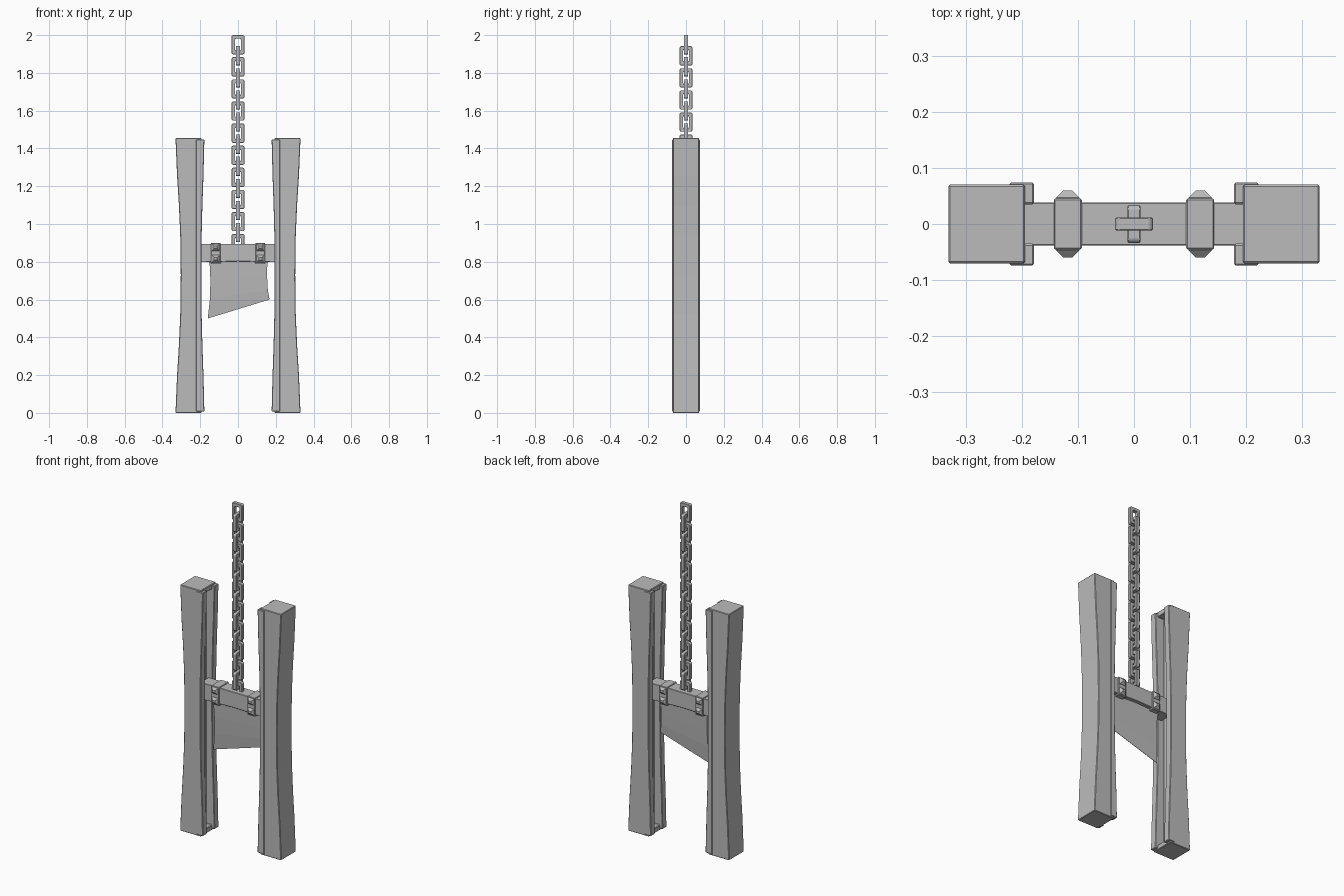
import bpy, bmesh, math

if "Cube" in bpy.data.objects:
    bpy.data.objects.remove(bpy.data.objects["Cube"])

grey = bpy.data.materials.new("plain_grey")
grey.diffuse_color = (0.5, 0.5, 0.5, 1)
grey.use_nodes = True
grey.node_tree.nodes["Principled BSDF"].inputs["Base Color"].default_value = grey.diffuse_color


def finish(bm, name, bevel=0.0):
    bmesh.ops.recalc_face_normals(bm, faces=bm.faces)
    me = bpy.data.meshes.new(name)
    bm.to_mesh(me)
    bm.free()
    ob = bpy.data.objects.new(name, me)
    bpy.context.collection.objects.link(ob)
    me.materials.append(grey)
    if bevel:
        m = ob.modifiers.new("bevel", 'BEVEL')
        m.width, m.segments, m.limit_method = bevel, 1, 'ANGLE'
        m.angle_limit = math.radians(40)
    return ob


def add_slab(bm, pts, y0, y1):
    """Extrude an outline in the XZ plane from y0 to y1."""
    a = [bm.verts.new((x, y0, z)) for x, z in pts]
    b = [bm.verts.new((x, y1, z)) for x, z in pts]
    bm.faces.new(a)
    bm.faces.new(b[::-1])
    for i in range(len(pts)):
        j = (i + 1) % len(pts)
        bm.faces.new((a[i], b[i], b[j], a[j]))


def add_box(bm, x0, x1, y0, y1, z0, z1):
    add_slab(bm, [(x0, z0), (x1, z0), (x1, z1), (x0, z1)], y0, y1)


# Waist of the posts: 0 at the ends, 1 at mid height
H = 1.455
WAIST = [(0, 0), (0.2, 0.3), (0.36, 0.65), (0.52, 0.9), (0.73, 1),
         (0.94, 0.9), (1.1, 0.65), (1.255, 0.3), (H, 0)]

for side, label in ((-1, "left"), (1, "right")):
    # Waisted post
    bm = bmesh.new()
    outer = [(side * (0.331 - 0.028 * w), z) for z, w in WAIST]
    inner = [(side * (0.194 + 0.018 * w), z) for z, w in WAIST]
    add_slab(bm, outer + inner[::-1], -0.07, 0.07)
    post = finish(bm, label + "_post")

    # Groove in the inner face
    bm = bmesh.new()
    xs = sorted((side * 0.1, side * 0.235))
    add_box(bm, xs[0], xs[1], -0.035, 0.035, 0.03, H - 0.03)
    cutter = finish(bm, label + "_groove_cutter")
    cutter.hide_render = True
    cutter.display_type = 'WIRE'
    cut = post.modifiers.new("groove", 'BOOLEAN')
    cut.operation, cut.object, cut.solver = 'DIFFERENCE', cutter, 'EXACT'
    bev = post.modifiers.new("bevel", 'BEVEL')
    bev.width, bev.segments, bev.limit_method = 0.003, 1, 'ANGLE'
    bev.angle_limit = math.radians(40)

    # Guide rails in front of and behind the groove
    bm = bmesh.new()
    face = [(side * (0.178 + 0.016 * w), min(max(z, 0.008), H - 0.008))
            for z, w in WAIST]
    outline = face + [(side * 0.222, H - 0.008), (side * 0.222, 0.008)]
    add_slab(bm, outline, -0.074, -0.035)
    add_slab(bm, outline, 0.035, 0.074)
    finish(bm, label + "_guide_rails", 0.003)

    # Clamp around the beam
    cx = side * 0.118
    bm = bmesh.new()
    add_box(bm, cx - 0.025, cx + 0.025, -0.045, 0.045, 0.79, 0.9)
    finish(bm, label + "_clamp", 0.002)

    # Faceted bolts on both faces of the clamp
    bm = bmesh.new()
    for cz in (0.816, 0.876):
        for s in (-1, 1):
            rings = []
            for y, rx, rz in ((0.043, 0.021, 0.019), (0.047, 0.021, 0.019),
                              (0.06, 0.008, 0.007)):
                rings.append([bm.verts.new((cx + a * rx, s * y, cz + b * rz))
                              for a, b in ((-1, -1), (1, -1), (1, 1), (-1, 1))])
            bm.faces.new(rings[0])
            bm.faces.new(rings[2])
            for p, q in zip(rings, rings[1:]):
                for i in range(4):
                    j = (i + 1) % 4
                    bm.faces.new((p[i], p[j], q[j], q[i]))
    finish(bm, label + "_bolts")

# Cross beam that slides in the grooves
bm = bmesh.new()
add_slab(bm, [(-0.22, 0.797), (-0.09, 0.8), (0, 0.803), (0.09, 0.8), (0.22, 0.797),
              (0.22, 0.895), (-0.22, 0.895)], -0.0385, 0.0385)
beam = finish(bm, "cross_beam", 0.002)

# Slanted blade, thinning to its lower edge
bm = bmesh.new()
rows = [(0.82, 0.82, -0.158, 0.161, 0.018), (0.775, 0.78, -0.149, 0.155, 0.016),
        (0.70, 0.72, -0.146, 0.154, 0.013), (0.60, 0.65, -0.149, 0.158, 0.008),
        (0.50, 0.60, -0.16, 0.167, 0.001)]
rings = [[bm.verts.new(p) for p in ((xl, -t, zl), (xr, -t, zr), (xr, t, zr), (xl, t, zl))]
         for zl, zr, xl, xr, t in rows]
for p, q in zip(rings, rings[1:]):
    for i in range(4):
        j = (i + 1) % 4
        bm.faces.new((p[i], p[j], q[j], q[i]))
bm.faces.new(rings[0])
bm.faces.new(rings[-1])
finish(bm, "blade")


def add_link(bm, top, turned):
    """Rectangular chain link with clipped corners; turned links face sideways."""
    loops = []
    for rx, rz, c in ((0.034, 0.051, 0.006), (0.015, 0.032, 0.003)):
        pts = []
        for sx, sz in ((1, 1), (-1, 1), (-1, -1), (1, -1)):
            pair = [(sx * rx, sz * (rz - c)), (sx * (rx - c), sz * rz)]
            pts += pair if sx * sz > 0 else pair[::-1]
        loops.append(pts)
    rings = []
    for pts, y in ((loops[0], -0.0115), (loops[0], 0.0115),
                   (loops[1], 0.0115), (loops[1], -0.0115)):
        rings.append([bm.verts.new((y, u, top - 0.051 + v) if turned
                                   else (u, y, top - 0.051 + v)) for u, v in pts])
    for k in range(4):
        p, q = rings[k], rings[(k + 1) % 4]
        for i in range(8):
            j = (i + 1) % 8
            bm.faces.new((p[i], p[j], q[j], q[i]))


# Chain of alternating links
bm = bmesh.new()
for k in range(19):
    add_link(bm, 2.0 - 0.0585 * k, k % 2 == 1)
finish(bm, "chain", 0.003)
